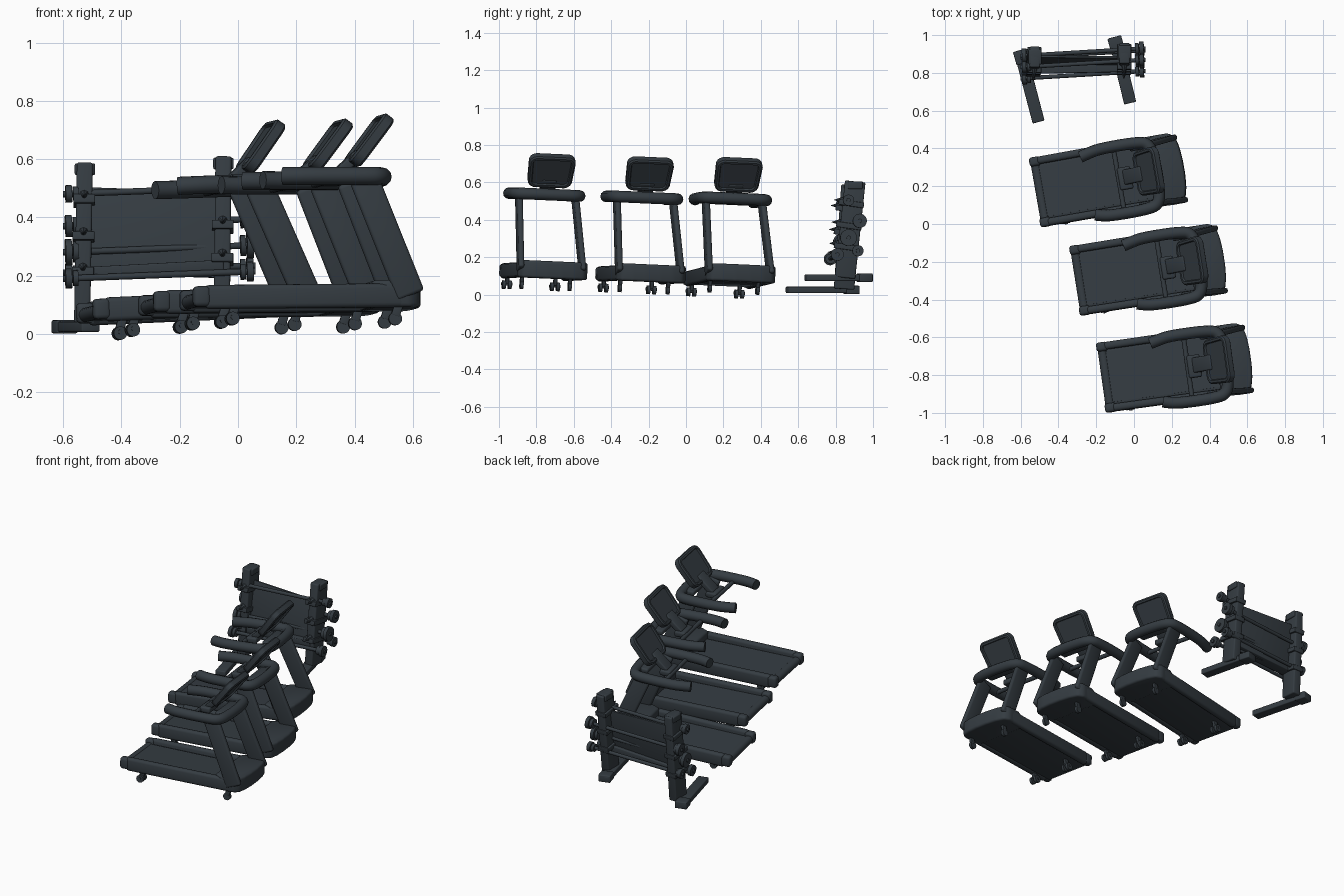
import bpy, bmesh, math
from mathutils import Matrix, Vector

cube = bpy.data.objects.get("Cube")
if cube:
    bpy.data.objects.remove(cube)

mat = bpy.data.materials.new("dark slate")
mat.use_nodes = True
colour = (0.035, 0.045, 0.054, 1)
mat.diffuse_color = colour
mat.node_tree.nodes["Principled BSDF"].inputs["Base Color"].default_value = colour


def finish(name, bm, M):
    bmesh.ops.recalc_face_normals(bm, faces=bm.faces)
    me = bpy.data.meshes.new(name)
    bm.to_mesh(me)
    bm.free()
    me.materials.append(mat)
    for p in me.polygons:
        p.use_smooth = True
    me.set_sharp_from_angle(angle=math.radians(35))
    ob = bpy.data.objects.new(name, me)
    ob.matrix_world = M
    bpy.context.collection.objects.link(ob)


def box(name, loc, size, M, bevel=0.0, rot=None):
    bm = bmesh.new()
    bmesh.ops.create_cube(bm, size=1)
    bmesh.ops.scale(bm, vec=size, verts=bm.verts)
    if bevel:
        bmesh.ops.bevel(bm, geom=bm.edges[:], offset=bevel, segments=3,
                        profile=0.5, affect='EDGES')
    L = Matrix.Translation(loc)
    finish(name, bm, M @ (L @ rot if rot else L))


def axis_frame(p, q):
    d = (q - p).normalized()
    hint = Vector((0, 1, 0)) if abs(d.x) > abs(d.y) else Vector((1, 0, 0))
    x = (hint - d * hint.dot(d)).normalized()
    return Matrix((x, d.cross(x), d)).transposed().to_4x4()


def beam(name, p, q, w, h, M, bevel=0.008):
    p, q = Vector(p), Vector(q)
    box(name, (p + q) / 2, (w, h, (q - p).length), M, bevel, axis_frame(p, q))


def rod(name, p, q, r, M, r2=None, sides=20):
    p, q = Vector(p), Vector(q)
    bm = bmesh.new()
    bmesh.ops.create_cone(bm, cap_ends=True, segments=sides, radius1=r,
                          radius2=r if r2 is None else r2, depth=(q - p).length)
    finish(name, bm, M @ Matrix.Translation((p + q) / 2) @ axis_frame(p, q))


def extrude_outline(outline, z0, z1):
    bm = bmesh.new()
    face = bm.faces.new([bm.verts.new((x, y, z0)) for x, y in outline])
    top = bmesh.ops.extrude_face_region(bm, geom=[face], use_keep_orig=True)["geom"]
    bmesh.ops.translate(bm, vec=(0, 0, z1 - z0),
                        verts=[v for v in top if isinstance(v, bmesh.types.BMVert)])
    bmesh.ops.recalc_face_normals(bm, faces=bm.faces)
    return bm


def screen_panel(name, M, height, width, thick, radius):
    # rounded panel, slightly wider at the top, with sunken faces
    outline = []
    for i in range(24):
        a = math.tau * (i + 0.5) / 24
        x = math.copysign(height / 2 - radius, math.cos(a)) + radius * math.cos(a)
        y = math.copysign(width / 2 - radius, math.sin(a)) + radius * math.sin(a)
        outline.append((x, y * (1 - 0.4 * x)))
    bm = extrude_outline(outline, -thick / 2, thick / 2)
    caps = [f for f in bm.faces if len(f.verts) > 4]
    for inset, depth in ((0.008, 0.007), (0.012, 0), (0.004, -0.01)):
        bmesh.ops.inset_individual(bm, faces=caps, thickness=inset, depth=depth)
    finish(name, bm, M)


def tube(name, pts, r, M):
    cu = bpy.data.curves.new(name, 'CURVE')
    cu.dimensions = '3D'
    cu.bevel_depth, cu.bevel_resolution, cu.use_fill_caps = r, 4, True
    sp = cu.splines.new('NURBS')
    sp.points.add(len(pts) - 1)
    for pt, co in zip(sp.points, pts):
        pt.co = (*co, 1)
    sp.order_u, sp.use_endpoint_u = 3, True
    cu.materials.append(mat)
    ob = bpy.data.objects.new(name, cu)
    ob.matrix_world = M
    bpy.context.collection.objects.link(ob)


def treadmill(M):
    # deck, belt and rollers
    box("deck", (-0.03, 0, 0.11), (0.7, 0.3, 0.04), M, 0.005)
    box("belt", (-0.06, 0, 0.131), (0.63, 0.27, 0.006), M)
    rod("rear_roller", (-0.37, -0.15, 0.115), (-0.37, 0.15, 0.115), 0.025, M)
    # motor hood
    half = [(0.22, 0.165), (0.27, 0.187), (0.35, 0.187), (0.382, 0.165), (0.396, 0.11), (0.402, 0.04)]
    bm = extrude_outline(half + [(x, -y) for x, y in half[::-1]], 0.085, 0.178)
    bmesh.ops.bevel(bm, geom=bm.edges[:], offset=0.014, segments=3, profile=0.5, affect='EDGES')
    finish("motor_hood", bm, M)
    # screen and neck
    tilt = Matrix.Rotation(math.radians(37), 4, 'Y') @ Matrix.Rotation(math.radians(90), 4, 'Y')
    screen_panel("screen", M @ Matrix.Translation((0.232, -0.018, 0.662)) @ tilt, 0.205, 0.245, 0.03, 0.045)
    beam("screen_neck", (0.1, -0.02, 0.53), (0.2, -0.02, 0.62), 0.08, 0.035, M)
    # U-shaped handrail, crossbar and console
    arm = [(-0.115, 0.155), (-0.06, 0.17), (0.0, 0.18), (0.18, 0.18), (0.255, 0.165), (0.27, 0.06)]
    rail = arm + [(x, -y) for x, y in arm[:0:-1]] + [(-0.09, -0.16)]
    tube("handrail", [(x, y - 0.028, 0.534) for x, y in rail], 0.031, M)
    rod("crossbar", (0.065, -0.205, 0.52), (0.065, 0.145, 0.52), 0.013, M)
    box("console", (0.1, -0.025, 0.525), (0.07, 0.12, 0.035), M, 0.01)
    box("front_console", (0.23, -0.025, 0.535), (0.08, 0.2, 0.03), M, 0.01)
    for s in (-1, 1):
        # side rails, end caps and uprights
        beam("side_rail", (-0.36, s * 0.165, 0.12), (0.33, s * 0.168, 0.126), 0.04, 0.082, M, 0.016)
        box("rear_cap", (-0.37, s * 0.163, 0.122), (0.06, 0.048, 0.07), M, 0.015)
        beam("upright", (0.352, s * 0.168 - 0.008, 0.125), (0.19, s * 0.152 - 0.028, 0.53), 0.03, 0.1, M, 0.012)
        # casters: twin at the rear, single at the front
        y = s * 0.13 - 0.03
        for x, offsets in ((-0.25, (-0.016, 0.016)), (0.315, (0,))):
            beam("wheel_bracket", (x, y, 0.1), (x - 0.015, y, 0.055), 0.02, 0.03, M, 0.004)
            for k in offsets:
                rod("wheel", (x - 0.015, y + k - 0.009, 0.046),
                    (x - 0.015, y + k + 0.009, 0.046), 0.023, M)
        rod("rear_wheel_axle", (-0.265, y - 0.03, 0.05), (-0.265, y + 0.03, 0.05), 0.008, M)


for x, y, z, yaw, pitch in ((0.22, -0.765, 0, 8, 0), (0.08, -0.245, -0.017, 9, 0), (-0.127, 0.23, -0.03, 10, -2)):
    treadmill(Matrix.Translation((x, y, z)) @ Matrix.Rotation(math.radians(yaw), 4, 'Z')
              @ Matrix.Rotation(math.radians(pitch), 4, 'Y') @ Matrix.Rotation(math.radians(-2.5), 4, 'X'))

# weight rack: feet and posts
I = Matrix()
ends = (("left", (-0.605, 0.92), (-0.505, 0.54), 0.025, Vector((-0.535, 0.845, 0.03)), Vector((-0.525, 0.885, 0.585))),
        ("right", (-0.105, 0.99), (-0.02, 0.64), 0.09, Vector((-0.055, 0.85, 0.09)), Vector((-0.05, 0.905, 0.605))))
for side, a, b, z, base, top in ends:
    beam(side + "_foot", (*a, z), (*b, z), 0.065, 0.035, I, 0.006)
    beam(side + "_foot_block", (*a, z), (a[0] + 0.02, a[1] - 0.07, z), 0.075, 0.045, I, 0.006)
    beam(side + "_post", base, top, 0.055, 0.11, I, 0.008)
    beam(side + "_post_cap", top - Vector((0, 0, 0.04)), top, 0.07, 0.08, I, 0.006)
    for t in (0.3, 0.52, 0.75):
        # hooks and pins on the post
        c = base.lerp(top, t)
        beam("hook", c + Vector((0, 0.06, 0)), c + Vector((0, -0.075, 0.02)), 0.075, 0.03, I, 0.004)
        rod("pin", c - Vector((0, 0.05, -0.03)), c - Vector((0, 0.1, -0.03)), 0.018, I, 0.001, 8)

# back panel between the posts
beam("back_panel", (-0.29, 0.84, 0.2), (-0.28, 0.885, 0.495), 0.47, 0.012, I, 0.002)
beam("lower_shelf", (-0.52, 0.83, 0.21), (-0.05, 0.84, 0.235), 0.07, 0.04, I, 0.005)

# barbells across the rack, with plates outside the posts
for y, z, r in ((0.79, 0.2, 0.034), (0.85, 0.29, 0.045), (0.91, 0.38, 0.038), (0.85, 0.49, 0.03), (0.9, 0.22, 0.03)):
    left, right = Vector((-0.6, y - 0.02, z - 0.01)), Vector((0.06, y + 0.02, z + 0.015))
    d = (right - left).normalized()
    rod("barbell", left, right, 0.011, I)
    for p, s in ((left, 1), (right, -1)):
        rod("plate", p + d * s * 0.008, p + d * s * 0.03, r, I)
        rod("inner_plate", p + d * s * 0.034, p + d * s * 0.052, r * 0.8, I)
